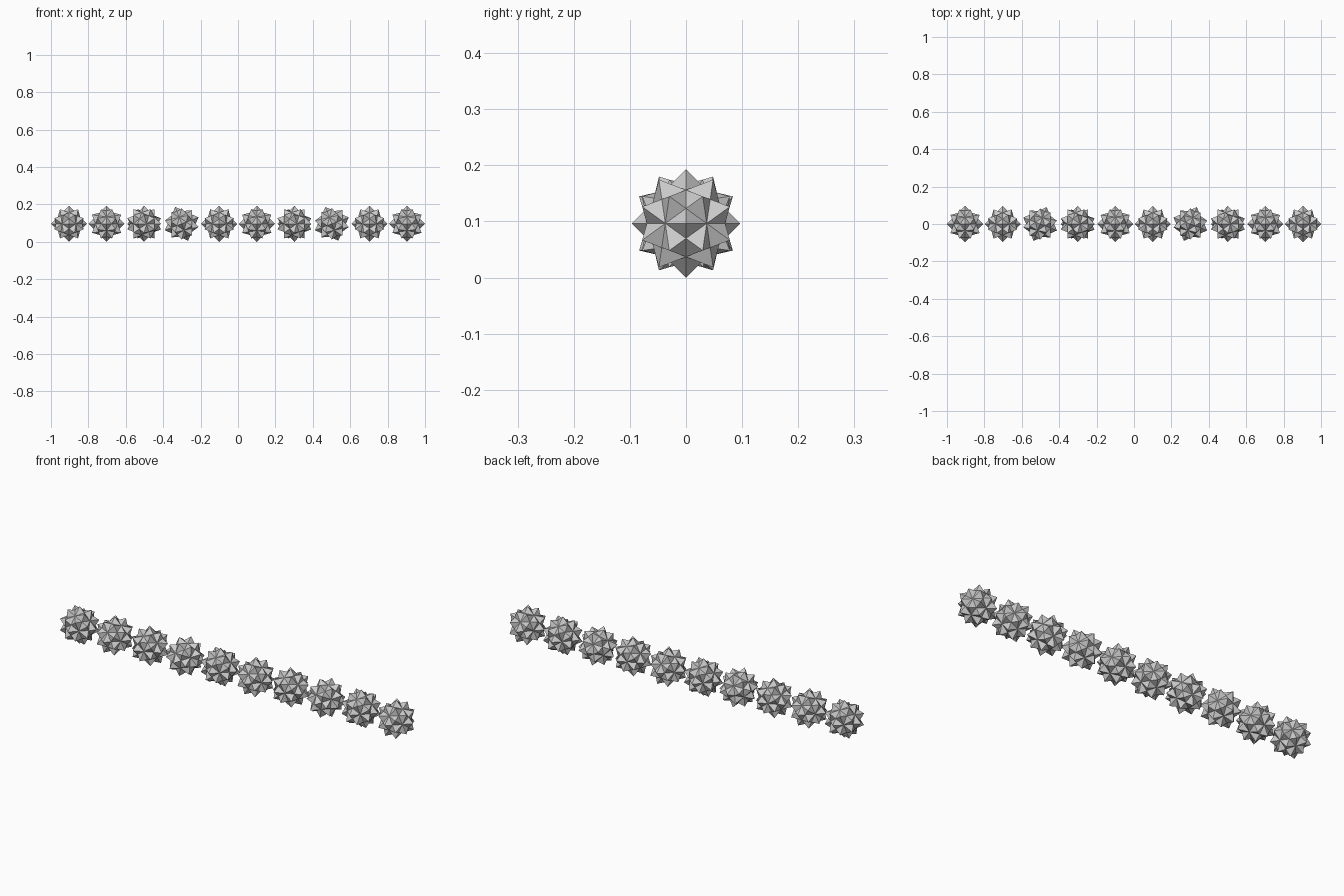
import bpy, bmesh
from math import sqrt, radians
from mathutils import Matrix, Vector

if "Cube" in bpy.data.objects:
    bpy.data.objects.remove(bpy.data.objects["Cube"])

COUNT = 10
R = 0.0965                      # tip radius of one ball
STEP = (2 - 2 * R) / (COUNT - 1)
PHI = (1 + sqrt(5)) / 2


def add_octahedron(bm, rot):
    """One octahedron turned by rot."""
    v = {}
    for axis in range(3):
        for s in (-1, 1):
            p = Vector((0, 0, 0))
            p[axis] = s * R
            v[axis, s] = bm.verts.new(rot @ p)
    for sx in (-1, 1):
        for sy in (-1, 1):
            for sz in (-1, 1):
                f = [v[0, sx], v[1, sy], v[2, sz]]
                bm.faces.new(f if sx * sy * sz > 0 else f[::-1])


def star_ball(name, x, turn):
    """Five interpenetrating octahedra turned about a five-fold axis."""
    bm = bmesh.new()
    axis = Vector((0, 1, PHI))
    for k in range(5):
        add_octahedron(bm, turn @ Matrix.Rotation(radians(72 * k), 3, axis))
    me = bpy.data.meshes.new(name)
    bm.to_mesh(me)
    bm.free()
    ob = bpy.data.objects.new(name, me)
    ob.location = (x, 0, R)
    bpy.context.collection.objects.link(ob)


# Orientations: two-fold or three-fold axis along the row, each in two turns
ex = Vector((1, 1, 1)).normalized()
ez = Vector((0.5 / PHI, -PHI / 2, 0.5)).normalized()
three_fold = Matrix((ex, ez.cross(ex), ez))
turns = [
    Matrix.Identity(3),
    Matrix.Rotation(radians(90), 3, 'X'),
    three_fold,
    Matrix.Rotation(radians(30), 3, 'X') @ three_fold,
]

# Row of star balls
for i in range(COUNT):
    star_ball(f"star_ball_{i + 1}", -1 + R + i * STEP, turns[i % 4])
